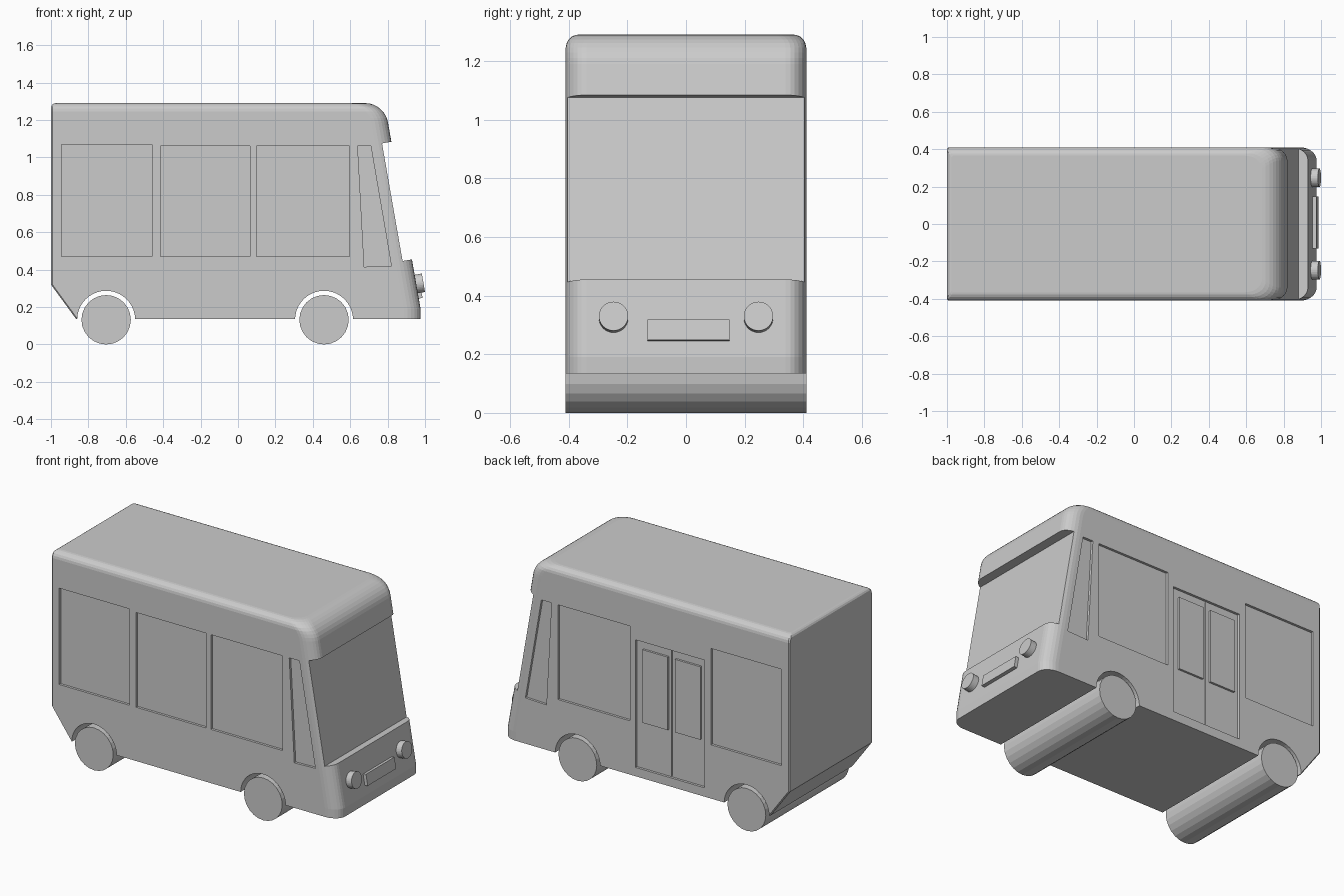
import bpy, bmesh
from math import sin, cos, pi, radians, sqrt
from mathutils import Matrix

if "Cube" in bpy.data.objects:
    bpy.data.objects.remove(bpy.data.objects["Cube"])

W = 0.41                       # half width of the bus
SLOPE = 0.175                  # lean of the nose, dx per dz
TILT = radians(9.9)
WHEELS = (-0.705, 0.46)


def finish(name, bm):
    bmesh.ops.recalc_face_normals(bm, faces=bm.faces)
    me = bpy.data.meshes.new(name)
    bm.to_mesh(me)
    bm.free()
    ob = bpy.data.objects.new(name, me)
    bpy.context.collection.objects.link(ob)
    return ob


def loft(name, rings):
    """Skin closed rings of equal length and cap both ends."""
    bm = bmesh.new()
    vs = [[bm.verts.new(p) for p in r] for r in rings]
    n = len(vs[0])
    for a, b in zip(vs, vs[1:]):
        for i in range(n):
            bm.faces.new((a[i], a[(i + 1) % n], b[(i + 1) % n], b[i]))
    bm.faces.new(vs[0])
    bm.faces.new(vs[-1])
    return finish(name, bm)


def prism(name, pts, y0, y1):
    """Extrude an x-z outline along y."""
    return loft(name, [[(x, y, z) for x, z in pts] for y in (y0, y1)])


def rect(x0, x1, z0, z1):
    return [(x0, z0), (x1, z0), (x1, z1), (x0, z1)]


def circle(x, z, r, n):
    return [(x + r * cos(2 * pi * i / n), z + r * sin(2 * pi * i / n)) for i in range(n)]


def cut(target, cutter):
    m = target.modifiers.new("cut", 'BOOLEAN')
    m.operation = 'DIFFERENCE'
    m.solver = 'EXACT'
    m.object = cutter
    cutter.hide_render = True
    bpy.context.view_layer.objects.active = target
    bpy.ops.object.modifier_apply(modifier=m.name)
    bpy.data.objects.remove(cutter)


def rounded(z, top, r):
    """Inset of a quarter-round of radius r ending at height top."""
    t = max(0.0, z - (top - r))
    return r - sqrt(max(0.0, r * r - t * t))


# body: stacked horizontal outlines with rounded nose corners and roof edges
TOP = 1.29


def outline(z):
    back = -1 + max(0, 0.32 - z) * 0.73 + rounded(z, TOP, 0.025)
    nose = 0.93 + (0.455 - max(z, 0.19)) * SLOPE - rounded(z, TOP, 0.10)
    half = W - rounded(z, TOP, 0.045)
    corner = [(nose - 0.09 + 0.09 * sin(a), half - 0.07 + 0.07 * cos(a))
              for a in (i * pi / 14 for i in range(8))]
    side = [(back, half - 0.008), (back + 0.008, half)] + corner
    return [(x, y, z) for x, y in side] + [(x, -y, z) for x, y in reversed(side)]


levels = [0.135, 0.19, 0.32]
levels += [TOP - 0.10 + 0.10 * sin(i * pi / 16) for i in range(9)]
body = loft("body", [outline(z) for z in levels])

# windscreen recess, right across the nose
ox, oz = 0.3 * cos(TILT), 0.3 * sin(TILT)
cut(body, prism("windscreen_cutter", [(0.77, 1.075), (0.88, 0.446),
                                      (0.88 + ox, 0.446 + oz), (0.77 + ox, 1.075 + oz)], -0.6, 0.6))

# wheel arches and full-width wheels
for label, x in zip(("rear", "front"), WHEELS):
    cut(body, prism("arch_cutter", circle(x, 0.132, 0.155, 40), -0.6, 0.6))
    prism(label + "_wheels", circle(x, 0.132, 0.132, 24), -W, W)

# side window recesses, mirrored on both sides
DEPTH = 0.015
windows = [rect(-0.945, -0.46, 0.47, 1.07), rect(0.10, 0.595, 0.47, 1.06),
           [(0.64, 1.06), (0.71, 1.06), (0.82, 0.42), (0.675, 0.415)]]
for s in (-1, 1):
    for w in windows:
        cut(body, prism("window_cutter", w, s * (W - DEPTH), s * 0.5))
cut(body, prism("window_cutter", rect(-0.415, 0.065, 0.47, 1.06), -W + DEPTH, -0.5))

# double door on the far side: recess, centre gap and raised panes
cut(body, prism("door_cutter", rect(-0.415, 0.06, 0.19, 0.985), W - DEPTH, 0.5))
cut(body, prism("door_gap_cutter", rect(-0.182, -0.178, 0.195, 0.98), W - DEPTH - 0.01, 0.5))
for label, x in (("rear", -0.297), ("front", -0.072)):
    prism(label + "_door_pane", rect(x - 0.087, x + 0.087, 0.48, 0.935), W - DEPTH - 0.005, W - 0.002)

# headlights, tilted with the nose
for label, y in (("left", 0.247), ("right", -0.247)):
    bm = bmesh.new()
    bmesh.ops.create_cone(bm, cap_ends=True, segments=32, radius1=0.05, radius2=0.05, depth=0.08,
                          matrix=Matrix.Translation((0.952, y, 0.323)) @ Matrix.Rotation(pi / 2 - TILT, 4, 'Y'))
    finish(label + "_headlight", bm)

# number plate panel
bm = bmesh.new()
bmesh.ops.create_cube(bm, size=1, matrix=Matrix.Translation((0.961, 0.008, 0.28))
                      @ Matrix.Rotation(-TILT, 4, 'Y') @ Matrix.Diagonal((0.04, 0.28, 0.07, 1)))
finish("front_plate", bm)
